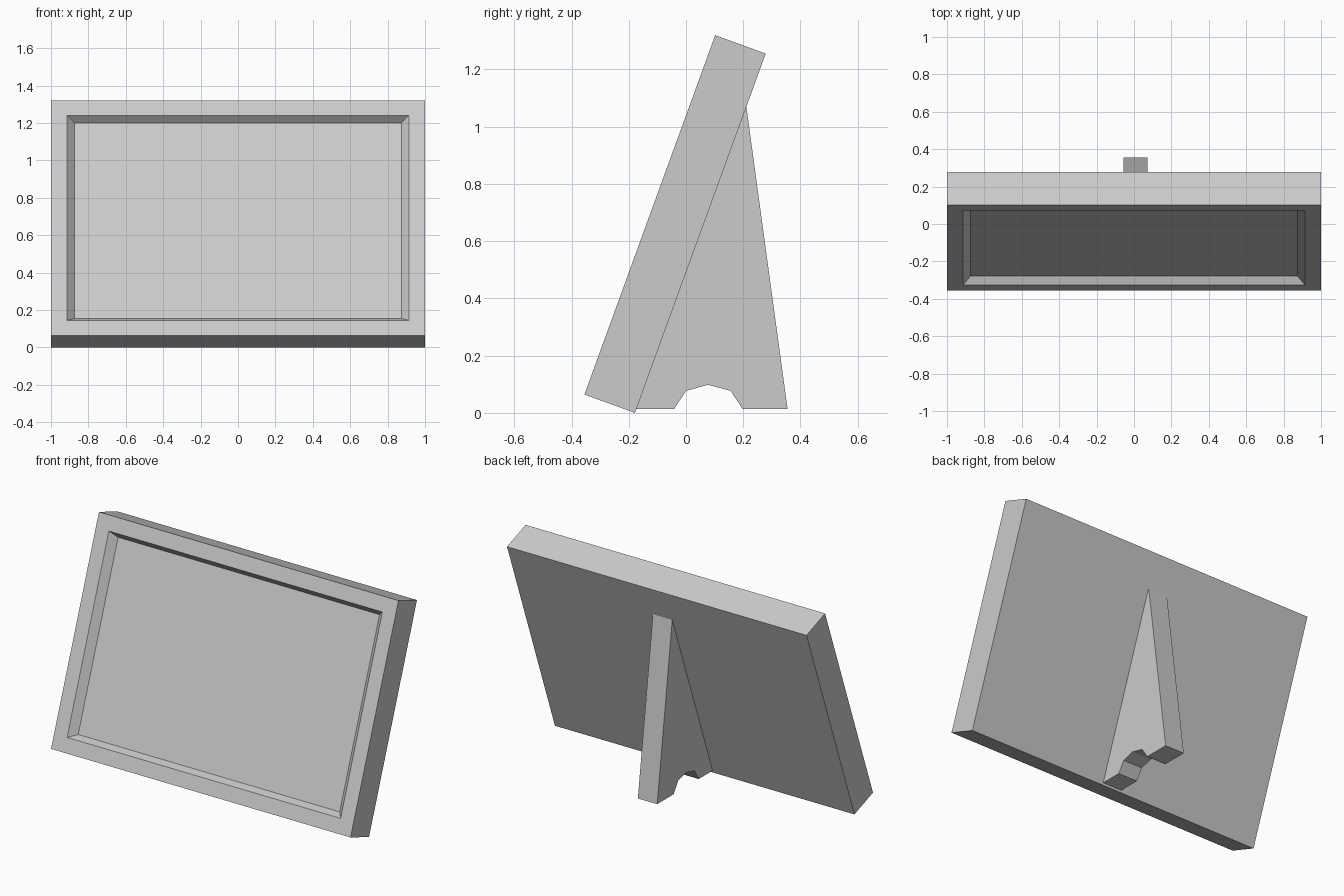
import bpy, bmesh
from math import sin, cos, radians

if "Cube" in bpy.data.objects:
    bpy.data.objects.remove(bpy.data.objects["Cube"])

LEAN = radians(20)
W, H, T = 1.0, 1.336, 0.188          # half width, panel height, thickness
BASE_Y, BASE_Z = -0.355, T * sin(LEAN)


def lean(x, d, v):
    """Panel coordinates (across, depth, up the face) to leaning world position."""
    return (x, BASE_Y + d * cos(LEAN) + v * sin(LEAN),
            BASE_Z - d * sin(LEAN) + v * cos(LEAN))


def finish(name, bm):
    bmesh.ops.recalc_face_normals(bm, faces=bm.faces[:])
    mesh = bpy.data.meshes.new(name)
    bm.to_mesh(mesh)
    bm.free()
    obj = bpy.data.objects.new(name, mesh)
    bpy.context.collection.objects.link(obj)
    return obj


# Picture frame: rectangular loops from the back, round the rim, into the recess
bm = bmesh.new()
loops = []
for depth, side, edge in ((T, 0, 0), (0, 0, 0), (0, 0.087, 0.086), (0.042, 0.127, 0.112)):
    x, lo, hi = W - side, edge, H - edge
    loops.append([bm.verts.new(lean(px, depth, v))
                  for px, v in ((-x, lo), (x, lo), (x, hi), (-x, hi))])
for a, b in zip(loops, loops[1:]):
    for i in range(4):
        j = (i + 1) % 4
        bm.faces.new((a[i], a[j], b[j], b[i]))
bm.faces.new(loops[0])
bm.faces.new(loops[-1])
finish("picture_frame", bm)

# Rear easel leg: side profile with a notched foot, extruded across x
profile = [(-0.174, 0.013), (-0.042, 0.013), (0.0, 0.077), (0.077, 0.098),
           (0.156, 0.077), (0.198, 0.013), (0.355, 0.013), (0.211, 1.07)]
bm = bmesh.new()
face = bm.faces.new([bm.verts.new((-0.056, y, z)) for y, z in profile])
ext = bmesh.ops.extrude_face_region(bm, geom=[face])
bmesh.ops.translate(bm, vec=(0.129, 0, 0),
                    verts=[g for g in ext["geom"] if isinstance(g, bmesh.types.BMVert)])
finish("easel_leg", bm)
